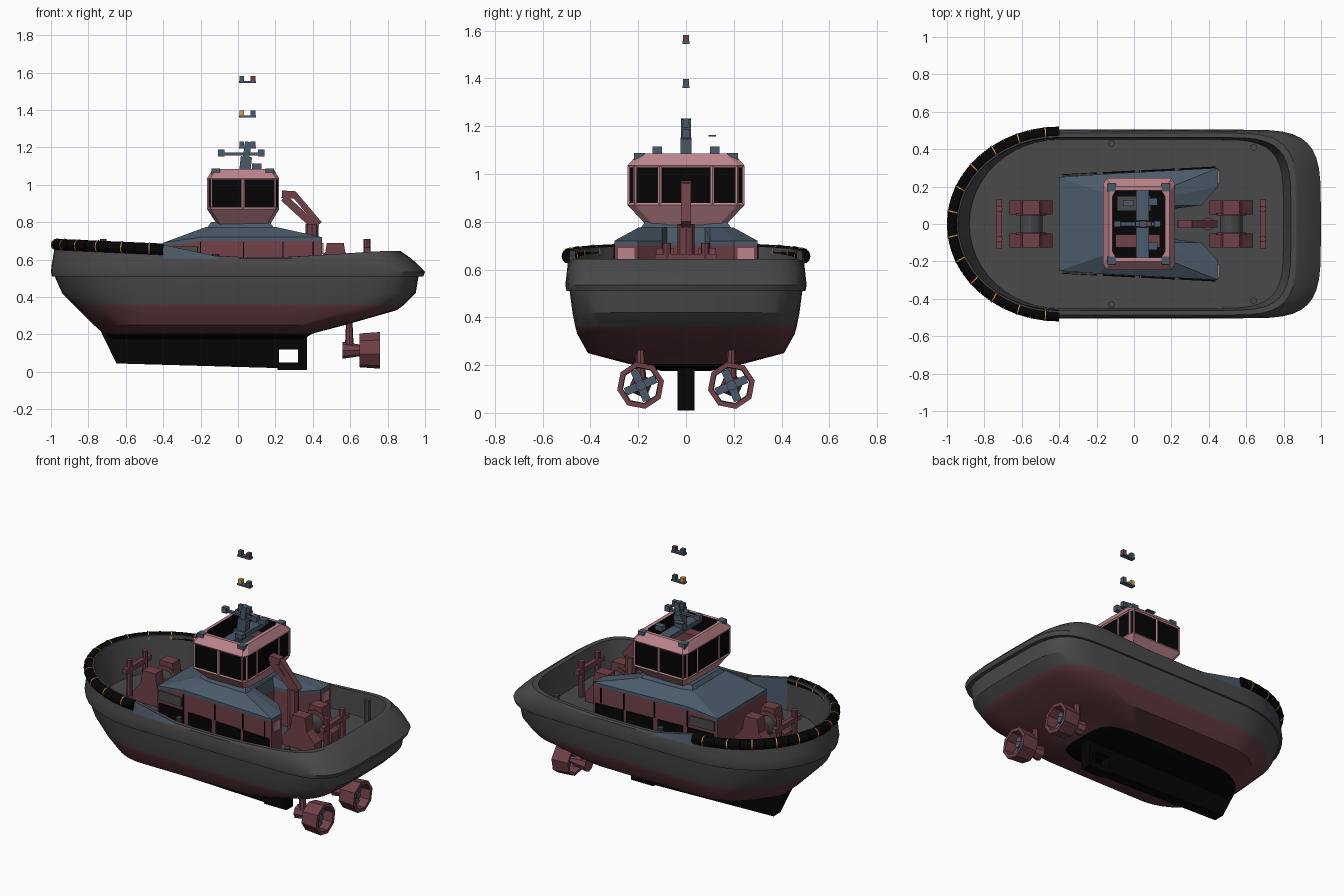
import bpy, bmesh
from math import sin, cos, pi, radians
from mathutils import Vector

if "Cube" in bpy.data.objects:
    bpy.data.objects.remove(bpy.data.objects["Cube"])


def material(name, r, g, b):
    m = bpy.data.materials.new(name)
    m.use_nodes = True
    m.diffuse_color = (r, g, b, 1)
    m.node_tree.nodes["Principled BSDF"].inputs["Base Color"].default_value = (r, g, b, 1)
    return m


GREY = material("hull grey", .07, .067, .07)
HULL_RED = material("antifouling red", .115, .04, .046)
RED = material("machinery red", .165, .052, .063)
PINK = material("cabin pink", .5, .23, .26)
BLUE = material("roof blue grey", .07, .102, .143)
BLACK = material("black", .0015, .0015, .0015)
ORANGE = material("strap orange", .7, .35, .08)


def finish(name, bm, mats, smooth=False):
    bmesh.ops.recalc_face_normals(bm, faces=bm.faces)
    me = bpy.data.meshes.new(name)
    bm.to_mesh(me)
    bm.free()
    for m in mats:
        me.materials.append(m)
    ob = bpy.data.objects.new(name, me)
    bpy.context.collection.objects.link(ob)
    if smooth:
        bpy.ops.object.select_all(action='DESELECT')
        ob.select_set(True)
        bpy.context.view_layer.objects.active = ob
        bpy.ops.object.shade_smooth_by_angle(angle=radians(30))
    return ob


def loft(rings, band_mats, caps=(0, 0)):
    """Skin closed rings; one material slot per band, caps at both ends."""
    bm = bmesh.new()
    rows = [[bm.verts.new(p) for p in ring] for ring in rings]
    n = len(rows[0])
    for a, b, m in zip(rows, rows[1:], band_mats):
        for i in range(n):
            bm.faces.new((a[i], a[(i+1) % n], b[(i+1) % n], b[i])).material_index = m
    for row, m in ((rows[0], caps[0]), (rows[-1], caps[1])):
        if m is not None:
            bm.faces.new(row).material_index = m
    return bm


def box(name, loc, size, mat, tilt=0):
    bm = bmesh.new()
    bmesh.ops.create_cube(bm, size=1)
    for v in bm.verts:
        v.co = Vector(v.co) * Vector(size)
    ob = finish(name, bm, [mat])
    ob.location = loc
    ob.rotation_euler = (0, tilt, 0)
    return ob


def rod(name, p, q, r, mat, sides=12, r2=None):
    p, q = Vector(p), Vector(q)
    bm = bmesh.new()
    bmesh.ops.create_cone(bm, cap_ends=True, segments=sides, radius1=r,
                          radius2=r if r2 is None else r2, depth=(q-p).length)
    ob = finish(name, bm, [mat], sides > 8)
    ob.location = (p+q)/2
    ob.rotation_euler = (q-p).to_track_quat('Z', 'Y').to_euler()
    return ob


def beam(name, p, q, w, h, mat):
    """Flat bar between two (x, z) points on the centreline."""
    d = Vector(q) - Vector(p)
    c = (Vector(p) + Vector(q)) / 2
    return box(name, (c.x, 0, c.y), (d.length, w, h), mat, Vector((1, 0)).angle_signed(d))


def mirrored(half):
    return half + [(x, -y) for x, y in reversed(half) if abs(y) > 1e-6]


# Hull: round bow, squarish stern, stacked plan outlines
def outline(bow, stern, hw):
    fore, aft = -.4, min(.5, stern - .45)
    half = [(fore + (bow-fore)*cos(t*pi/24), hw*sin(t*pi/24)) for t in range(13)]
    half += [(fore + (aft-fore)*t/6, hw) for t in range(1, 6)]
    for t in range(10, -1, -1):
        a = t*pi/20
        half.append((aft + (stern-aft)*abs(cos(a))**.45 if t < 10 else aft, hw*sin(a)**.45))
    return mirrored(half)


def sheer(x):
    if x < -.4:
        return .68 + .02*min(1, (-.4-x)/.5)
    if x < -.1:
        return .615 + .065*(-.1-x)/.3
    return .615 + .03*max(0, min(1, (x-.3)/.45))


LEVELS = [(.175, -.68, .35, .1), (.205, -.72, .4, .24), (.25, -.77, .57, .41),
          (.33, -.85, .85, .455), (.36, -.88, .89, .463), (.42, -.94, .95, .475),
          (.51, -.98, .965, .487), (.51, -.995, .99, .5), (.535, -1, 1, .505),
          (.58, -.995, .955, .5), (.607, -.99, .925, .497)]
rings = [[(x, y, z) for x, y in outline(b, s, w)] for z, b, s, w in LEVELS]
rings += [[(x, y, sheer(x)) for x, y in outline(b, s, w)]
          for b, s, w in ((-.975, .87, .487), (-.94, .84, .463))]
rings.append([(x, y, .48) for x, y in outline(-.88, .8, .452)])
bm = loft(rings, [2, 1, 1, 1] + [0]*9, (2, 0))
# Blue shoulder of the bulwark where the sheer steps down
bm.normal_update()
for f in bm.faces:
    c = f.calc_center_median()
    outer = c.z > .607 and abs(c.y) > .485
    inner = .5 < c.z < .6 and abs(c.y) < .47
    if -.42 < c.x < -.1 and (outer or inner):
        f.material_index = 3
finish("hull", bm, [GREY, HULL_RED, BLACK, BLUE], True)


# Keel skeg with a square opening
def side(y):
    return [(x, y, z) for x, z in ((-.74, .23), (-.65, .045), (.22, .02), (.22, .23))]


finish("skeg", loft([side(-.035), side(.035)], [0]), [BLACK])
box("skeg_aft_post", (.345, 0, .115), (.05, .07, .21), BLACK)
box("skeg_aft_top", (.27, 0, .175), (.12, .07, .11), BLACK)
box("skeg_aft_foot", (.27, 0, .03), (.12, .07, .04), BLACK)

# Thrusters
for s in (1, -1):
    y = .19*s
    prof = [(.65, .092), (.76, .1), (.76, .078), (.65, .075)]
    ring = [[(x, y + r*cos(k*pi/4 + .2), .115 + r*sin(k*pi/4 + .2)) for k in range(8)]
            for x, r in prof + prof[:1]]
    finish("thruster_nozzle", loft(ring, [0]*4, (None, None)), [RED])
    rod("thruster_pod", (.56, y, .115), (.66, y, .115), .045, RED, 8, .03)
    rod("thruster_strut", (.595, y, .12), (.595, y, .29), .024, RED, 8, .016)
    rod("propeller_hub", (.66, y, .115), (.73, y, .115), .022, BLUE, 8)
    for k in range(4):
        b = box("propeller_blade", (.7, y + .042*cos(k*pi/2+.4), .115 + .042*sin(k*pi/2+.4)),
                (.012, .055, .034), BLUE)
        b.rotation_euler = (k*pi/2+.4, 0, 0)

# Bow fender: short tubes held by straps
path = outline(-.97, .87, .49)[:13]
for s in (1, -1):
    pts = [Vector((x, y*s, .655 + .025*(-.4-x)/.57)) for x, y in path]
    for i, (a, b) in enumerate(zip(pts, pts[1:])):
        rod("bow_fender", a, b, .031, BLACK)
        if i % 2:
            d = (b-a).normalized()*.003
            rod("fender_strap", a-d, a+d, .034, ORANGE)

# Deckhouse with aft notch and sloping roof
wall = mirrored([(-.4, .25), (-.2, .265), (.45, .3), (.45, .2), (.36, .1), (.2, .08)])
crown = mirrored([(-.17, .17), (-.1, .19), (.2, .2), (.2, .15), (.195, .1), (.19, .08)])


def eave(x):
    return .69 if x < -.3 else .72


finish("deckhouse", loft([[(x, y, .47) for x, y in wall], [(x, y, eave(x)-.02) for x, y in wall],
                          [(x, y, eave(x)) for x, y in wall], [(x, y, .775) for x, y in crown]],
                         [0, 1, 1], (0, 1)), [RED, BLUE])
finish("cabin_pedestal", loft([[(x, y, .76) for x, y in crown],
                               [(x*.85, y*.85, .80) for x, y in crown]], [0]), [BLUE])
for s in (1, -1):
    for x, w in ((-.29, .18), (-.08, .17), (.13, .18), (.34, .19)):
        b = box("wall_lower_panel", (x, s*(.281 + .05*x), .535), (w, .009, .11), BLACK)
        b.rotation_euler.z = s*.052
    for x in (-.2, .03, .24, .4):
        b = box("wall_divider", (x, s*(.281 + .046*x), .645), (.005, .008, .1), BLACK)
        b.rotation_euler.z = s*.052
    b = box("wall_upper_panel", (-.3, s*.264, .64), (.17, .009, .06), GREY)
    b.rotation_euler.z = s*.06
    box("aft_locker_panel", (.452, .25*s, .66), (.008, .07, .06), PINK)


# Wheelhouse: chamfered cabin, inset windows, open roof well
def cabin(z, x0, x1, h):
    c = .03
    half = [(x0, .45*h), (x0, h-c), (x0+c*.6, h), ((x0+x1)/2, h), (x1-c*.6, h), (x1, h-c), (x1, .45*h)]
    return [(x, y, z) for x, y in mirrored(half)]


bm = loft([cabin(.785, -.11, .17, .165), cabin(.87, -.165, .22, .245), cabin(1.035, -.165, .22, .245),
           cabin(1.085, -.135, .19, .2), cabin(1.085, -.115, .165, .178),
           cabin(.9, -.115, .165, .178)], [0, 0, 0, 0, 1], (0, 1))
bmesh.ops.recalc_face_normals(bm, faces=bm.faces)
panes = []
for f in bm.faces:
    c = f.calc_center_median()
    if .94 < c.z < .96 and max(abs(c.y)/.245, abs(c.x - .0275)/.1925) > .9:
        panes.append(f)
bmesh.ops.inset_individual(bm, faces=panes, thickness=.011, depth=-.004)
for f in panes:
    f.material_index = 1
finish("wheelhouse", bm, [PINK, BLACK])
box("helm_console", (.02, -.09, .97), (.24, .07, .08), RED)
box("helm_seat", (.0, .11, .97), (.18, .08, .08), GREY)
box("roof_crossbeam", (.045, 0, 1.06), (.07, .36, .03), BLUE)
for s in (1, -1):
    for x in (-.12, .17):
        box("roof_searchlight", (x, .195*s, 1.07), (.045, .045, .035), BLUE)
    box("roof_unit", (.1, .12*s, 1.1), (.05, .04, .03), BLUE)

# Mast and lights
beam("mast_lower", (.035, 1.06), (.045, 1.15), .045, .06, BLUE)
beam("mast_upper", (.043, 1.14), (.055, 1.23), .04, .035, BLUE)
box("mast_arm", (.02, 0, 1.165), (.24, .02, .014), BLUE)
box("radar_bar", (-.03, .11, 1.16), (.06, .03, .008), BLUE)
for x in (-.09, .125):
    box("arm_lamp", (x, 0, 1.17), (.035, .03, .035), BLUE)
for z, left, right in ((1.2, BLUE, BLUE), (1.365, ORANGE, BLUE), (1.55, BLUE, RED)):
    box("light_bracket", (.05, 0, z), (.09, .03, .012), BLUE)
    box("light_forward", (.02, 0, z+.018), (.025, .026, .028), left)
    box("light_aft", (.08, 0, z+.018), (.025, .026, .028), right)

# Folding crane resting against the cabin
rod("crane_column", (.395, 0, .48), (.395, 0, .79), .035, RED, 8)
beam("crane_elbow", (.235, .95), (.31, .945), .045, .04, RED)
beam("crane_boom", (.3, .95), (.435, .79), .04, .032, RED)
beam("crane_jib", (.245, .93), (.42, .77), .035, .04, RED)

# Winches and towing bitts at bow and stern
for x, bitt in ((-.55, -.72), (.52, .69)):
    rod("winch_drum", (x, -.1, .58), (x, .1, .58), .06, GREY)
    for s in (1, -1):
        plan = [(-1, .05), (1, .05), (1, .125), (-1, .125)]
        finish("winch_frame", loft([[(x + w*u, s*v, z) for u, v in plan]
                                    for z, w in ((.47, .115), (.54, .115), (.6, .06), (.69, .045))],
                                   [0]*3), [RED])
        rod("winch_flange", (x, .045*s, .585), (x, .06*s, .585), .08, RED)
        rod("bitt_leg", (bitt, .08*s, .47), (bitt, .08*s, .71), .018, RED, 8)
    box("bitt_crossbar", (bitt, 0, .65), (.03, .26, .03), RED)

# Deck bollards
for x, y in ((-.12, .43), (.64, .41)):
    for s in (1, -1):
        rod("bollard", (x, y*s, .47), (x, y*s, .63), .018, GREY, 8)
